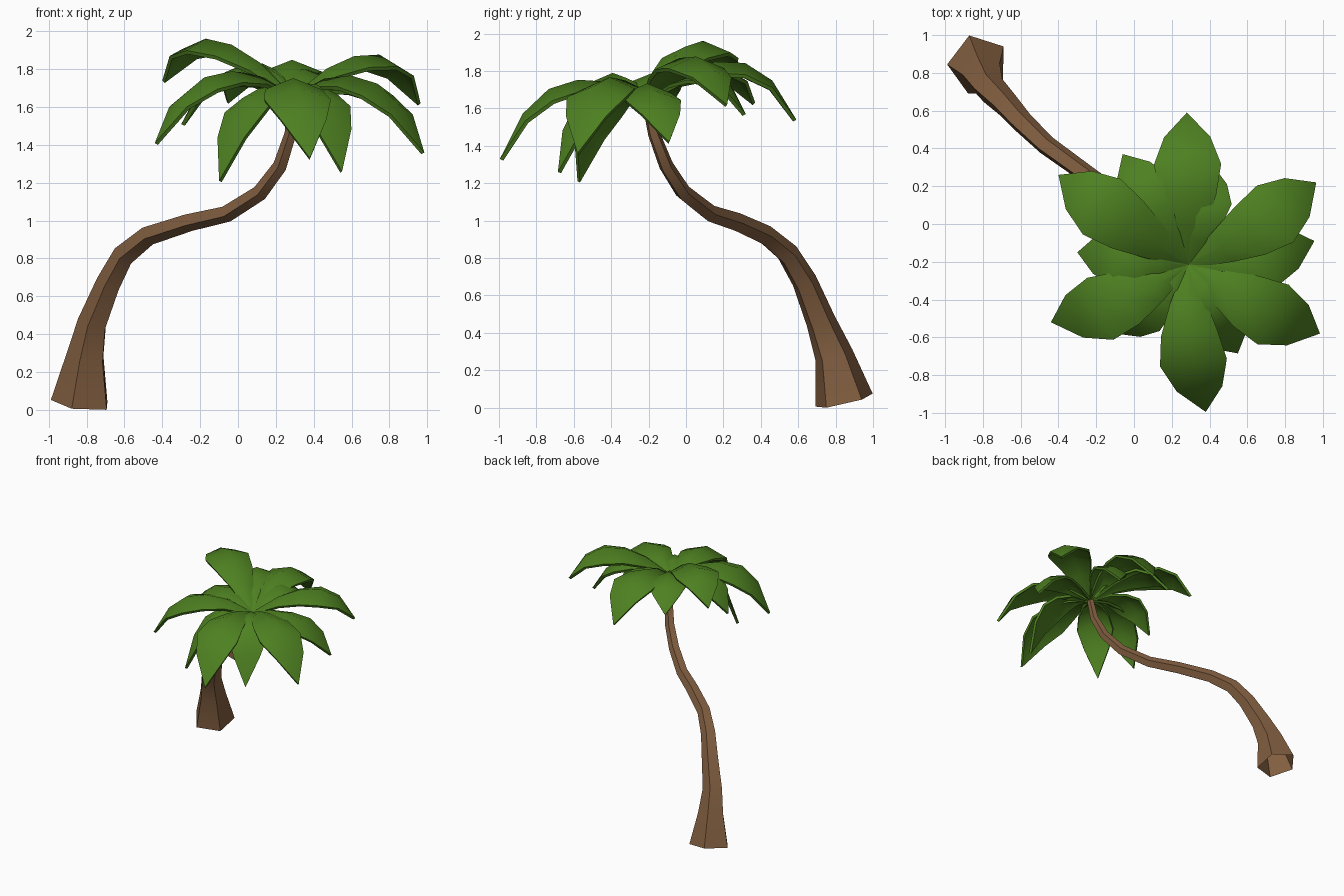
import bpy, bmesh, math
from mathutils import Vector

cube = bpy.data.objects.get("Cube")
if cube:
    bpy.data.objects.remove(cube)


def material(name, rgb):
    m = bpy.data.materials.new(name)
    m.use_nodes = True
    m.diffuse_color = (*rgb, 1)
    bsdf = next(n for n in m.node_tree.nodes if n.type == 'BSDF_PRINCIPLED')
    bsdf.inputs["Base Color"].default_value = (*rgb, 1)
    return m


def make_object(name, bm, mat, sharp_angle):
    bmesh.ops.recalc_face_normals(bm, faces=bm.faces)
    mesh = bpy.data.meshes.new(name)
    bm.to_mesh(mesh)
    bm.free()
    mesh.materials.append(mat)
    ob = bpy.data.objects.new(name, mesh)
    bpy.context.scene.collection.objects.link(ob)
    bpy.ops.object.select_all(action='DESELECT')
    ob.select_set(True)
    bpy.context.view_layer.objects.active = ob
    bpy.ops.object.shade_smooth_by_angle(angle=math.radians(sharp_angle))


bark = material("bark brown", (0.225, 0.114, 0.052))
leaf = material("leaf green", (0.076, 0.218, 0.015))

# Trunk: five-sided tube, open at the foot, swept along a bent path (x, y, z, radius)
path = [(-.825, .845, .04, .165), (-.80, .79, .28, .108), (-.765, .72, .46, .083),
        (-.68, .635, .67, .07), (-.60, .545, .82, .062), (-.47, .42, .925, .055),
        (-.255, .265, .995, .051), (-.055, .125, 1.04, .047), (.12, -.015, 1.15, .044),
        (.225, -.105, 1.29, .04), (.28, -.17, 1.46, .034), (.29, -.21, 1.64, .028)]
SIDES = 5
points = [Vector(p[:3]) for p in path]
side = Vector((1, 1, 0)).normalized()
bm = bmesh.new()
rings = []
for i, p in enumerate(points):
    tangent = points[min(i + 1, len(points) - 1)] - points[max(i - 1, 0)]
    tangent.normalize()
    across = (side - tangent * side.dot(tangent)).normalized()
    outward = tangent.cross(across)
    ring = []
    for k in range(SIDES):
        a = math.radians(45) + k * math.tau / SIDES
        offset = outward * math.cos(a) - across * math.sin(a)
        ring.append(bm.verts.new(p + offset * path[i][3]))
    rings.append(ring)
for lower, upper in zip(rings, rings[1:]):
    for k in range(SIDES):
        n = (k + 1) % SIDES
        bm.faces.new((lower[k], lower[n], upper[n], upper[k]))
bm.faces.new(rings[-1])
lowest = min(v.co.z for v in bm.verts)
for v in rings[0]:
    v.co.z -= lowest
make_object("trunk", bm, bark, 30)

# Frond outline: distance along, half width, upward bulge
outline = [(0, .02, 0), (.25, .095, .165), (.46, .15, .245), (.66, .178, .262),
           (.84, .122, .19)]
ROOT = Vector((.29, -.215, 1.66))


def frond(name, tip, bend, width, bulge):
    tip = Vector(tip)
    reach = tip - ROOT
    left = Vector((-reach.y, reach.x, 0)).normalized()
    bm = bmesh.new()
    rows = []
    for t, w, lift in outline:
        ridge = ROOT + reach * t + left * bend * math.sin(math.pi * t)
        ridge.z += lift * bulge
        # The sides hang below the midrib, less so towards the tip
        drop = Vector((0, 0, -.5 * w * width * (1 - .45 * t)))
        rows.append([bm.verts.new(ridge + left * w * width + drop),
                     bm.verts.new(ridge),
                     bm.verts.new(ridge - left * w * width + drop)])
    for a, b in zip(rows, rows[1:]):
        for k in range(2):
            bm.faces.new((a[k], a[k + 1], b[k + 1], b[k]))
    end = bm.verts.new(tip)
    for k in range(2):
        bm.faces.new((rows[-1][k], rows[-1][k + 1], end))
    bmesh.ops.recalc_face_normals(bm, faces=bm.faces)
    if sum(f.normal.z for f in bm.faces) < 0:
        bmesh.ops.reverse_faces(bm, faces=bm.faces)
    # Give the blade a thin underside
    bmesh.ops.solidify(bm, geom=bm.faces[:], thickness=.02)
    make_object(name, bm, leaf, 60)


# Upper crown: tip position, sideways bend, bulge
upper = [((.28, .59, 1.54), 0, 1), ((-.40, .26, 1.74), .01, .95),
         ((.965, .22, 1.62), -.025, .93), ((.985, -.58, 1.36), -.03, 1),
         ((.38, -.995, 1.33), -.04, 1), ((-.44, -.52, 1.41), .04, 1)]
for i, (tip, bend, bulge) in enumerate(upper):
    frond(f"upper_frond_{i + 1}", tip, bend, 1, bulge)

# Lower crown: shorter fronds filling the gaps
lower = [((-.06, .37, 1.63), 0, .75), ((.955, -.09, 1.42), -.05, .75),
         ((-.10, -.58, 1.21), 0, 1), ((.55, -.685, 1.26), 0, 1),
         ((-.30, -.15, 1.51), 0, .8), ((.41, .32, 1.57), 0, .75)]
for i, (tip, bend, bulge) in enumerate(lower):
    frond(f"lower_frond_{i + 1}", tip, bend, .85, bulge)
